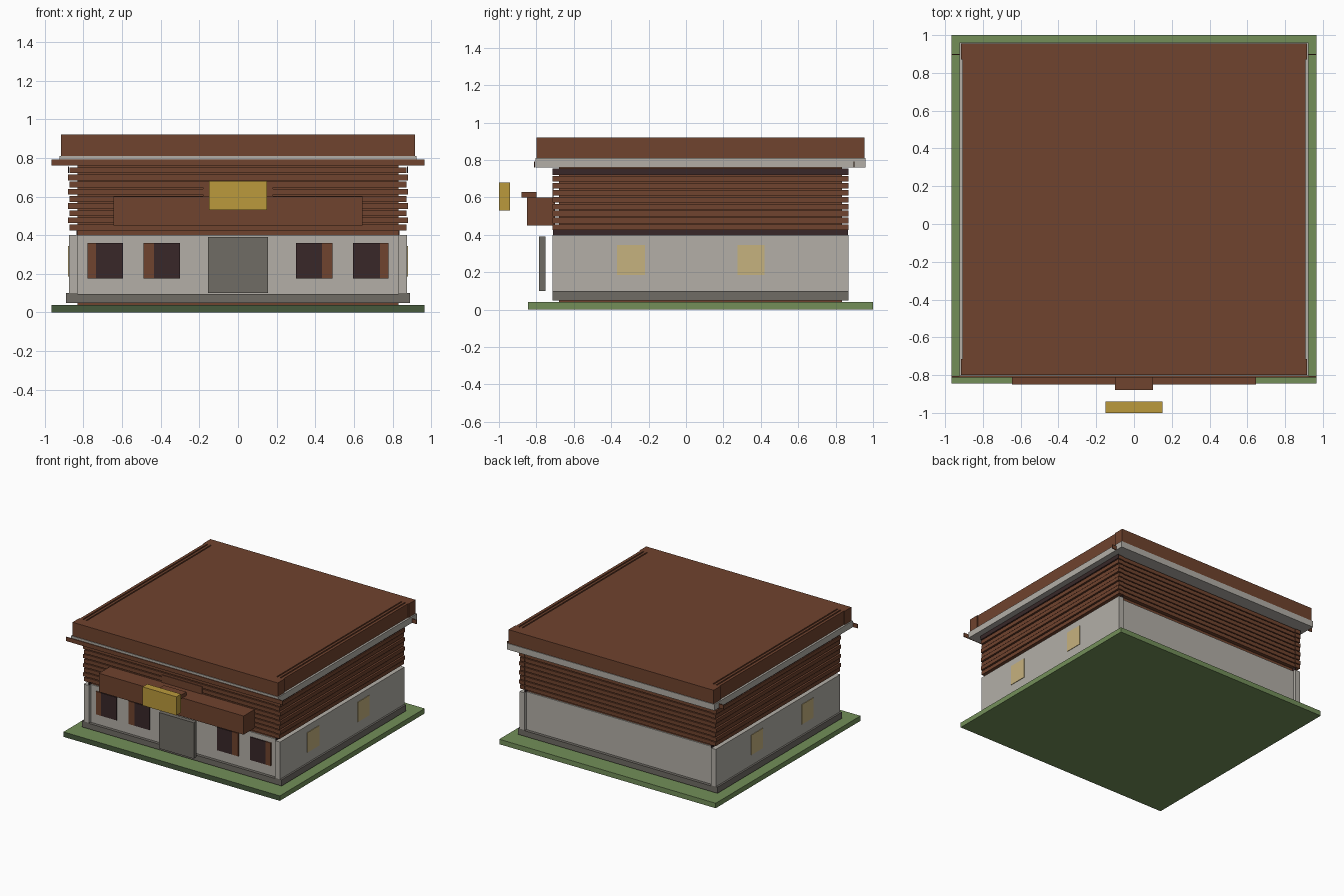
import bpy

old = bpy.data.objects.get("Cube")
if old:
    bpy.data.objects.remove(old)


def material(name, hexcode):
    """Flat material from an sRGB hex colour."""
    srgb = [int(hexcode[i:i + 2], 16) / 255 for i in (0, 2, 4)]
    col = [((c + 0.055) / 1.055) ** 2.4 if c > 0.04 else c / 12.92 for c in srgb]
    m = bpy.data.materials.new(name)
    m.use_nodes = True
    m.diffuse_color = (*col, 1)
    m.node_tree.nodes["Principled BSDF"].inputs["Base Color"].default_value = (*col, 1)
    return m


BROWN = material("timber_brown", "70432e")
PALE = material("pale_plaster", "b3afa7")
GREY = material("stone_grey", "706c65")
DARK = material("dark_wood", "382728")
GOLD = material("sign_gold", "bb9a3c")
TAN = material("window_tan", "c6b27e")
GREEN = material("grass_green", "738f59")
MOSS = material("dark_grass", "465a3c")


def box(name, x, y, z, mat):
    """Box given by its (low, high) extent on each axis."""
    verts = [(a, b, c) for a in x for b in y for c in z]
    faces = [(0, 1, 3, 2), (4, 6, 7, 5), (0, 4, 5, 1),
             (2, 3, 7, 6), (0, 2, 6, 4), (1, 5, 7, 3)]
    mesh = bpy.data.meshes.new(name)
    mesh.from_pydata(verts, [], faces)
    mesh.materials.append(mat)
    ob = bpy.data.objects.new(name, mesh)
    bpy.context.collection.objects.link(ob)
    return ob


def pair(name, x, y, z, mat):
    """The same box on the left and, mirrored, on the right."""
    box("left_" + name, x, y, z, mat)
    box("right_" + name, (-x[1], -x[0]), y, z, mat)


FRONT, BACK = -0.715, 0.87
LENGTH = (FRONT, BACK)
INNER = 0.83

# Lawn slab with a darker front edge
lawn = box("lawn", (-0.965, 0.965), (-0.845, 1.0), (0, 0.04), GREEN)
lawn.data.materials.append(MOSS)
for face in lawn.data.polygons:
    if face.normal.y < -0.5:
        face.material_index = 1

# Timber core and stone footing
box("timber_core", (-INNER, INNER), (-0.68, 0.835), (0.04, 0.765), BROWN)
box("footing", (-INNER, INNER), LENGTH, (0.05, 0.095), GREY)
pair("footing_beam", (INNER, 0.89), LENGTH, (0.05, 0.10), GREY)

# Plaster ground floor: side walls run past the recessed front and back walls
box("ground_floor_wall", (-INNER, INNER), (-0.69, 0.845), (0.095, 0.40), PALE)
pair("side_wall", (INNER, 0.875), LENGTH, (0.10, 0.40), PALE)

# Stacked timber logs on all four sides
pitch = 0.037
for i in range(9):
    z0 = 0.425 + i * pitch
    z = (z0, z0 + 0.030)
    reach = 0.88 if i % 2 else 0.873
    box("cross_log", (-INNER, INNER), (-0.71, 0.865), z, BROWN)
    pair("side_log", (INNER, reach), LENGTH, z, BROWN)

# Dark trim under and over the side logs
pair("lower_trim", (INNER, 0.836), (-0.71, 0.865), (0.40, 0.425), DARK)
pair("upper_trim", (0.874, 0.881), LENGTH, (0.722, 0.755), DARK)

# Eaves and the thin fascia boards crossing them
box("eaves", (-0.925, 0.925), (-0.805, 0.96), (0.76, 0.81), PALE)
box("front_fascia", (-0.965, 0.965), (-0.812, -0.806), (0.76, 0.793), BROWN)
pair("back_fascia_end", (0.92, 0.965), (0.895, 0.901), (0.76, 0.793), BROWN)

# Flat roof with wider ends and low ridges along the sides
box("roof", (-0.908, 0.908), (-0.79, 0.945), (0.81, 0.914), BROWN)
for name, y in (("front", (-0.80, FRONT)), ("back", (BACK, 0.955))):
    box(name + "_roof_end", (-0.915, 0.915), y, (0.81, 0.92), BROWN)
for x in ((-0.845, 0.845), (0.855, 0.875), (0.885, 0.908), (-0.875, -0.855), (-0.908, -0.885)):
    box("roof_strip", x, LENGTH, (0.905, 0.92), BROWN)

# Canopy, bracket and hanging sign over the entrance
box("canopy", (-0.645, 0.645), (-0.85, -0.70), (0.45, 0.60), BROWN)
box("sign_bracket", (-0.10, 0.10), (-0.88, -0.80), (0.60, 0.63), BROWN)
box("sign_backing", (-0.18, 0.18), (FRONT, -0.709), (0.60, 0.66), BROWN)
box("sign", (-0.15, 0.15), (-1.0, -0.94), (0.53, 0.68), GOLD)

# Door
box("door", (-0.155, 0.155), (-0.785, -0.75), (0.10, 0.39), GREY)

# Front windows with a shutter on the outer side of each
for inner, mid, outer in ((0.30, 0.435, 0.49), (0.595, 0.735, 0.78)):
    pair("front_window", (inner, mid), (-0.698, -0.69), (0.175, 0.36), DARK)
    pair("shutter", (mid, outer), (-0.698, -0.69), (0.175, 0.36), BROWN)

# Side windows
for y in ((-0.37, -0.22), (0.275, 0.42)):
    pair("side_window", (0.873, 0.879), y, (0.185, 0.345), TAN)
